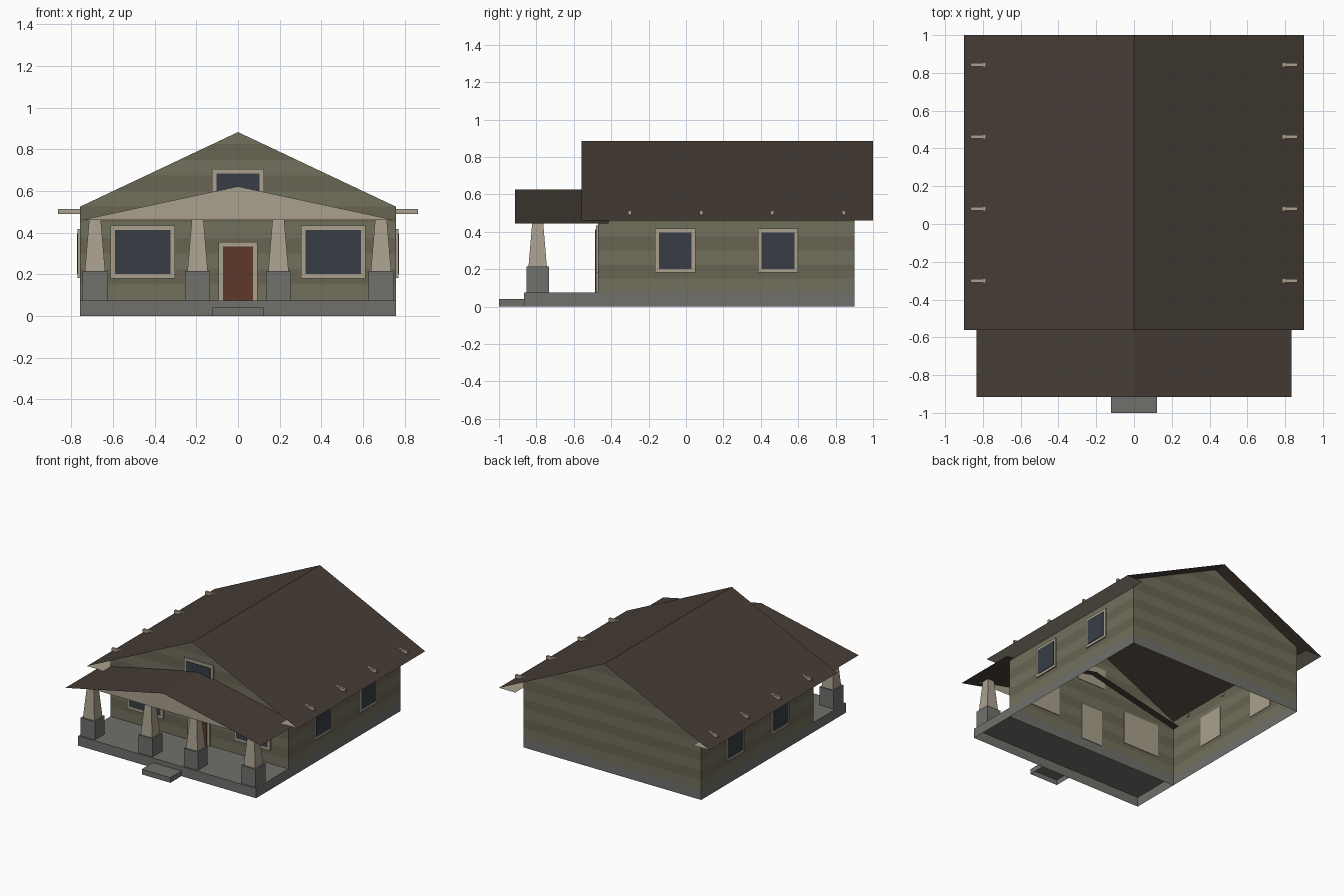
import bpy, bmesh
from mathutils import Vector

if "Cube" in bpy.data.objects:
    bpy.data.objects.remove(bpy.data.objects["Cube"])


def mat(name, r, g, b):
    m = bpy.data.materials.new(name)
    m.diffuse_color = (r, g, b, 1)
    m.use_nodes = True
    m.node_tree.nodes["Principled BSDF"].inputs["Base Color"].default_value = m.diffuse_color
    return m


SIDING = mat("siding", 0.17, 0.16, 0.11)
SIDING_DARK = mat("siding_dark", 0.14, 0.13, 0.085)
ROOF = mat("shingle", 0.062, 0.047, 0.036)
TRIM = mat("trim", 0.40, 0.35, 0.27)
STONE = mat("stone", 0.16, 0.16, 0.15)
GLASS = mat("glass", 0.04, 0.048, 0.06)
WOOD = mat("door_wood", 0.11, 0.04, 0.024)


def finish(name, bm, *mats):
    me = bpy.data.meshes.new(name)
    bm.to_mesh(me)
    bm.free()
    for m in mats:
        me.materials.append(m)
    ob = bpy.data.objects.new(name, me)
    bpy.context.collection.objects.link(ob)
    return ob


def box(name, x, y, z, m, taper=1.0, skip=()):
    """Box from ranges; taper scales the top, skip removes faces by normal."""
    bm = bmesh.new()
    bmesh.ops.create_cube(bm, size=1)
    c = [(r[0] + r[1]) / 2 for r in (x, y, z)]
    s = [r[1] - r[0] for r in (x, y, z)]
    gone = [f for f in bm.faces if any(f.normal.dot(Vector(n)) > 0.9 for n in skip)]
    bmesh.ops.delete(bm, geom=gone, context='FACES_ONLY')
    for v in bm.verts:
        t = taper if v.co.z > 0 else 1
        v.co = (c[0] + v.co.x * s[0] * t, c[1] + v.co.y * s[1] * t, c[2] + v.co.z * s[2])
    return finish(name, bm, m)


def sheet(name, profile, y0, y1, m):
    """Open x/z profile swept along y as a thin sheet."""
    bm = bmesh.new()
    a = [bm.verts.new((x, y0, z)) for x, z in profile]
    b = [bm.verts.new((x, y1, z)) for x, z in profile]
    for i in range(len(profile) - 1):
        bm.faces.new((a[i], a[i + 1], b[i + 1], b[i]))
    return finish(name, bm, m)


DOWN, UP = (0, 0, -1), (0, 0, 1)
W, FRONT, BACK = 0.76, -0.47, 0.90
BASE = 0.075

# Foundation, hollow porch deck and step
box("foundation", (-W, W), (FRONT, BACK), (0, BASE), STONE, skip=(DOWN, UP))
box("porch_deck", (-W, W), (-0.865, FRONT), (0, BASE), STONE, skip=(DOWN, (0, 1, 0)))
box("front_step", (-0.122, 0.122), (-1.0, -0.865), (0, 0.04), STONE, skip=(DOWN,))

# House walls with gables, cut into siding bands
bm = bmesh.new()
prof = [(-W, BASE), (W, BASE), (W, 0.524), (0, 0.883), (-W, 0.524)]
fr = [bm.verts.new((x, FRONT, z)) for x, z in prof]
bk = [bm.verts.new((x, BACK, z)) for x, z in prof]
bm.faces.new(fr)
bm.faces.new(bk[::-1])
bm.faces.new((fr[1], bk[1], bk[2], fr[2]))
bm.faces.new((bk[0], fr[0], fr[4], bk[4]))
for k in range(2, 12):
    bmesh.ops.bisect_plane(bm, geom=bm.verts[:] + bm.edges[:] + bm.faces[:],
                           plane_co=(0, 0, BASE * k), plane_no=UP)
for f in bm.faces:
    f.material_index = int(f.calc_center_median().z / BASE) % 2 == 0
finish("house_walls", bm, SIDING, SIDING_DARK)

# Roof sheets and eave soffits
sheet("main_roof", [(-0.9, 0.46), (0, 0.885), (0.9, 0.46)], -0.56, 1.0, ROOF)
sheet("porch_roof", [(-0.835, 0.445), (0, 0.625), (0.835, 0.445)], -0.915, -0.415, ROOF)
for s in (-1, 1):
    sheet("eave_soffit", [(s * W, 0.461), (s * 0.898, 0.461)], -0.56, 1.0, TRIM)

# Porch gable panel
bm = bmesh.new()
bm.faces.new([bm.verts.new(p) for p in
              ((-0.755, -0.85, 0.46), (0.755, -0.85, 0.46), (0, -0.85, 0.622))])
finish("porch_gable", bm, TRIM)

# Porch piers and tapered columns
for cx in (-0.687, -0.194, 0.194, 0.687):
    cy = -0.793
    box("porch_pier", (cx - 0.06, cx + 0.06), (cy - 0.06, cy + 0.06), (BASE, 0.215), STONE)
    box("porch_column", (cx - 0.049, cx + 0.049), (cy - 0.049, cy + 0.049),
        (0.215, 0.46), TRIM, taper=0.58)

# Rafter tails through the eaves
for s in (-1, 1):
    for i in range(4):
        y = -0.30 + 0.381 * i
        box("rafter_tail", sorted((s * 0.75, s * 0.865)), (y - 0.009, y + 0.009),
            (0.49, 0.514), TRIM)


def front_opening(name, x0, x1, z0, z1, m, sill=0.022):
    box(name + "_frame", (x0, x1), (FRONT - 0.012, FRONT + 0.004), (z0, z1), TRIM)
    box(name + "_panel", (x0 + 0.022, x1 - 0.022), (FRONT - 0.016, FRONT),
        (z0 + sill, z1 - 0.022), m)


# Front door and windows
front_opening("front_door", -0.093, 0.093, BASE, 0.355, WOOD, sill=0.0)
front_opening("attic_window", -0.125, 0.125, 0.55, 0.705, GLASS)
for s in (-1, 1):
    a, b = sorted((s * 0.302, s * 0.613))
    front_opening("front_window", a, b, 0.18, 0.434, GLASS)

# Side windows, two per side
for s in (-1, 1):
    for y0 in (-0.165, 0.385):
        box("side_window_frame", sorted((s * (W - 0.004), s * (W + 0.010))),
            (y0, y0 + 0.215), (0.182, 0.417), TRIM)
        box("side_window_pane", sorted((s * W, s * (W + 0.014))),
            (y0 + 0.02, y0 + 0.195), (0.202, 0.397), GLASS)
